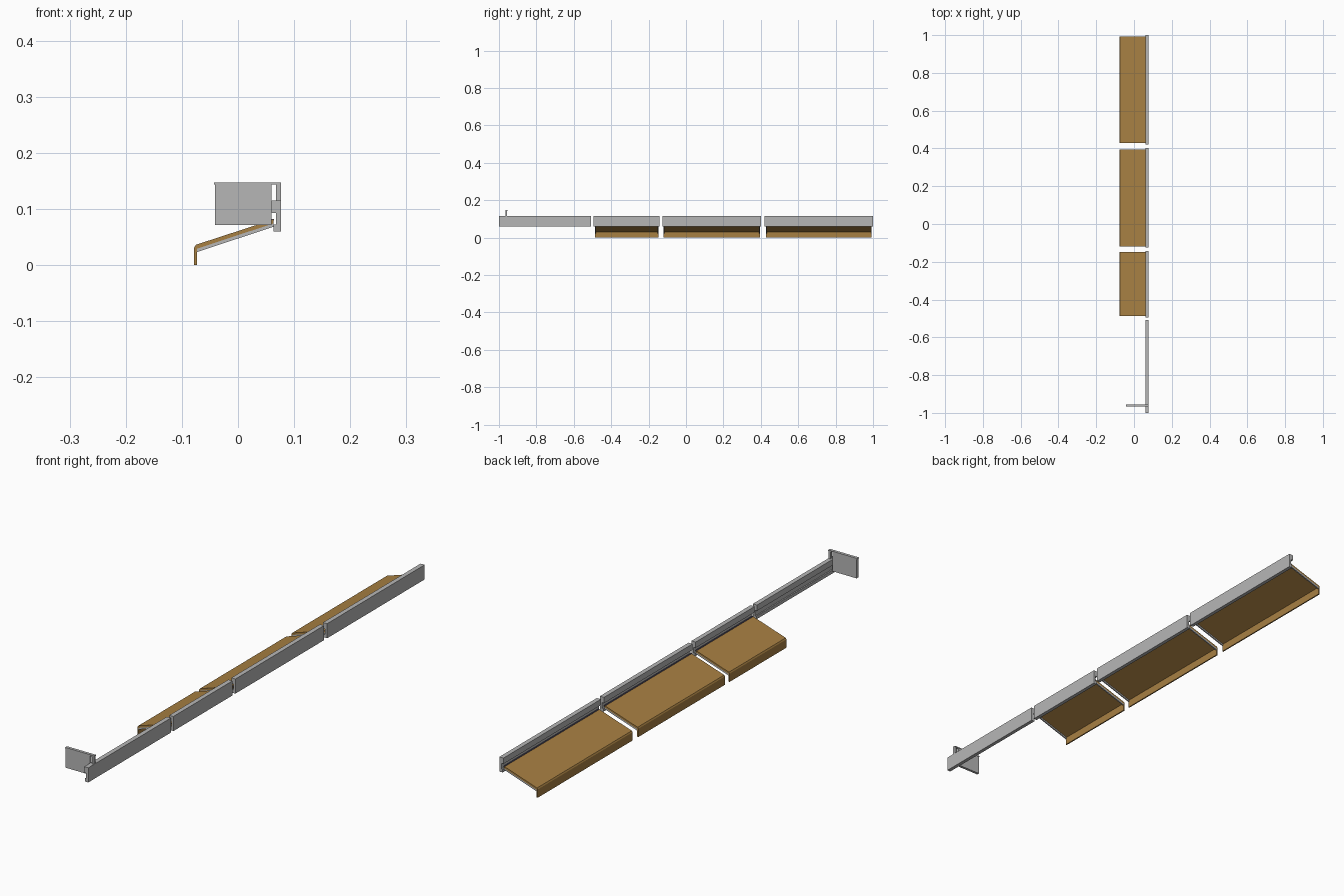
import bpy

cube = bpy.data.objects.get("Cube")
if cube:
    bpy.data.objects.remove(cube, do_unlink=True)


def material(name, rgb):
    m = bpy.data.materials.new(name)
    m.use_nodes = True
    m.diffuse_color = (*rgb, 1)
    m.node_tree.nodes["Principled BSDF"].inputs["Base Color"].default_value = (*rgb, 1)
    return m


GREY = material("light grey metal", (0.47, 0.47, 0.47))
GOLD = material("ochre board", (0.39, 0.215, 0.055))
SLATE = material("slate seal", (0.12, 0.11, 0.2))


def extrude(name, profile, y0, y1, mat):
    """Sweep an x-z outline from y0 to y1."""
    n = len(profile)
    verts = [(x, y, z) for y in (y0, y1) for x, z in profile]
    faces = [tuple(range(n)), tuple(reversed(range(n, 2 * n)))]
    faces += [(i, i + n, (i + 1) % n + n, (i + 1) % n) for i in range(n)]
    mesh = bpy.data.meshes.new(name)
    mesh.from_pydata(verts, [], faces)
    mesh.materials.append(mat)
    obj = bpy.data.objects.new(name, mesh)
    bpy.context.collection.objects.link(obj)
    return obj


def box(name, x0, x1, z0, z1, y0, y1, mat):
    return extrude(name, [(x0, z0), (x1, z0), (x1, z1), (x0, z1)], y0, y1, mat)


# Wall rails: web, thick top flange and small bottom lip
rail = [(0.077, 0.06), (0.077, 0.115), (0.06, 0.115), (0.06, 0.093),
        (0.068, 0.093), (0.068, 0.072), (0.063, 0.072), (0.063, 0.06)]
for i, (a, b) in enumerate([(-1, -0.508), (-0.494, -0.143),
                            (-0.125, 0.402), (0.42, 1)]):
    extrude(f"wall_rail_{i + 1}", rail[::-1], a, b, GREY)

# Sloping boards with a drop lip along the outer edge
board = [(0.063, 0.074), (0.063, 0.081), (-0.075, 0.036), (-0.078, 0.031),
         (-0.078, 0), (-0.073, 0), (-0.073, 0.029)]
trim = [(0.063, 0.068), (0.063, 0.074), (-0.073, 0.029), (-0.073, 0.023)]
for i, (a, b) in enumerate([(-0.486, -0.148), (-0.12, 0.395), (0.429, 0.993)]):
    extrude(f"sloping_board_{i + 1}", board[::-1], a, b, GOLD)
    box(f"board_seal_{i + 1}", 0.06, 0.064, 0.079, 0.082, a, b, SLATE)
    # Narrow edge trims below both ends
    for side, y in (("front", a), ("back", b - 0.005)):
        extrude(f"{side}_edge_trim_{i + 1}", trim[::-1], y, y + 0.005, GREY)

# End bracket: cross plate, top strip and rear post
Y0, Y1 = -0.966, -0.956
box("bracket_plate", -0.041, 0.06, 0.071, 0.147, Y0, Y1, GREY)
box("bracket_top_lip", -0.043, 0.077, 0.143, 0.147, Y0, Y1 + 0.001, GREY)
box("bracket_post", 0.068, 0.077, 0.06, 0.147, Y0, Y1, GREY)
